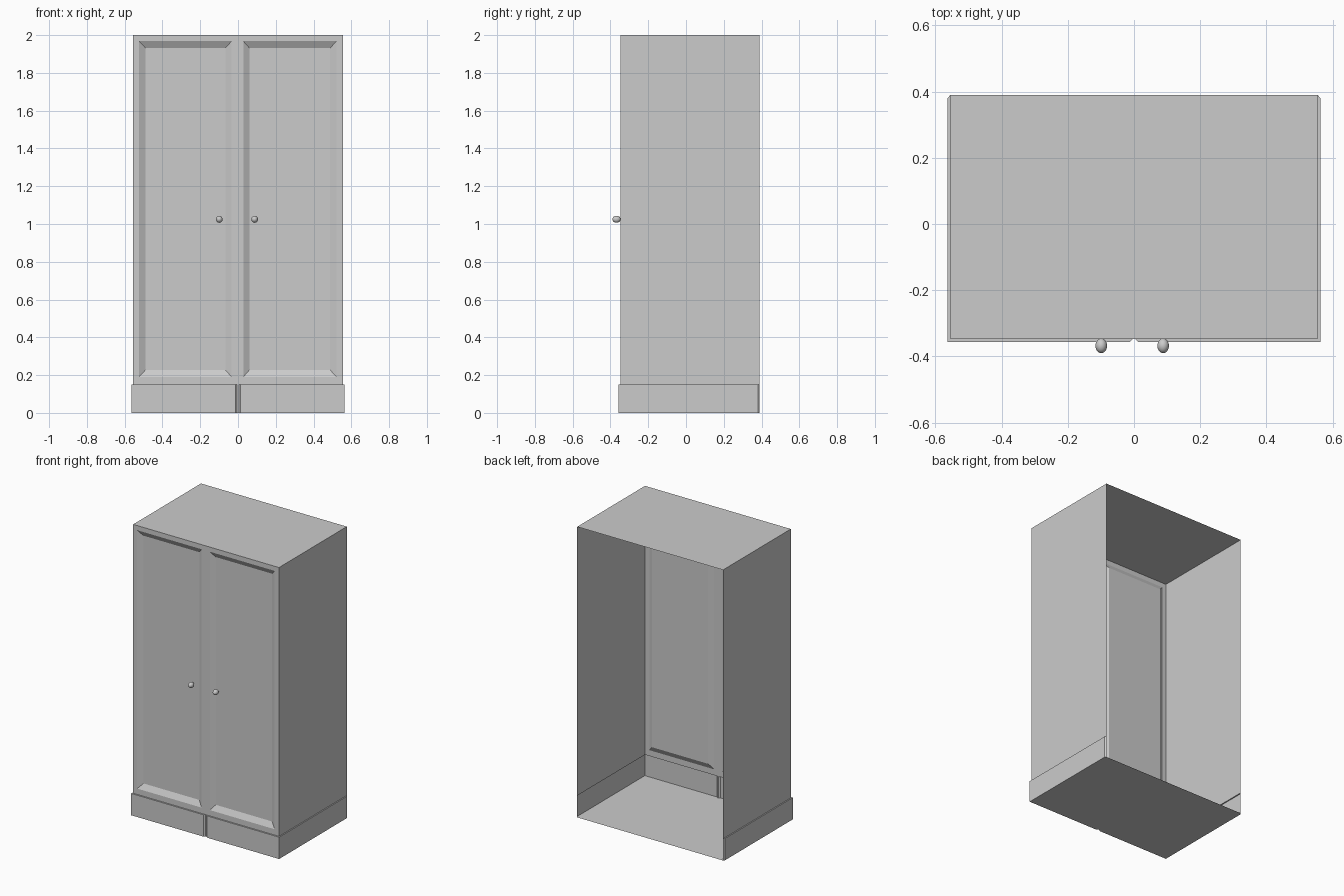
import bpy, bmesh

if "Cube" in bpy.data.objects:
    bpy.data.objects.remove(bpy.data.objects["Cube"])

W, FRONT, BACK, TOP, BASE = 0.555, -0.347, 0.39, 2.0, 0.15
DEPTH = 0.02


def make_object(name, bm):
    bmesh.ops.remove_doubles(bm, verts=bm.verts, dist=0.0005)
    bmesh.ops.recalc_face_normals(bm, faces=bm.faces)
    mesh = bpy.data.meshes.new(name)
    bm.to_mesh(mesh)
    bm.free()
    obj = bpy.data.objects.new(name, mesh)
    bpy.context.collection.objects.link(obj)
    return obj


def face(bm, pts):
    return bm.faces.new([bm.verts.new(p) for p in pts])


def rect(x0, x1, z0, z1, y):
    return [(x0, y, z0), (x1, y, z0), (x1, y, z1), (x0, y, z1)]


def bridge(bm, a, b, closed=False):
    n = len(a)
    for i in range(n if closed else n - 1):
        j = (i + 1) % n
        face(bm, [a[i], a[j], b[j], b[i]])


# Thin cabinet shell: sides and top, open at the back
bm = bmesh.new()
for x in (-W, W):
    face(bm, [(x, FRONT, BASE), (x, BACK, BASE), (x, BACK, TOP), (x, FRONT, TOP)])
face(bm, [(-W, FRONT, TOP), (W, FRONT, TOP), (W, BACK, TOP), (-W, BACK, TOP)])
make_object("cabinet_shell", bm)

# Doors with sunken panels and sloped borders
for side, x0, x1 in (("left", -W, 0), ("right", 0, W)):
    bm = bmesh.new()
    edge = rect(x0, x1, BASE, TOP, FRONT)
    if side == "left":
        rim_x, sunk_x = (-0.525, -0.034), (-0.49, -0.066)
    else:
        rim_x, sunk_x = (0.028, 0.522), (0.06, 0.488)
    rim = rect(*rim_x, 0.19, 1.968, FRONT)
    sunk = rect(*sunk_x, 0.227, 1.932, FRONT + DEPTH)
    bridge(bm, edge, rim, True)
    bridge(bm, rim, sunk, True)
    face(bm, sunk)
    make_object(side + "_door", bm)

# Plinth: outline with clipped back corners and a front notch
half_outer = [(-0.555, BACK), (-0.563, 0.38), (-0.563, -0.357), (-0.014, -0.357), (-0.004, -0.348)]
half_inner = [(-W, BACK), (-W, 0.38), (-W, FRONT), (-0.014, FRONT), (-0.004, FRONT)]


def mirrored(half, z):
    pts = half + [(-x, y) for x, y in reversed(half)]
    return [(x, y, z) for x, y in pts]


bm = bmesh.new()
low, high = mirrored(half_outer, 0), mirrored(half_outer, BASE)
bridge(bm, low, high)
bridge(bm, high[1:-1], mirrored(half_inner, BASE)[1:-1])
for s in (-1, 1):
    face(bm, [(s * 0.555, BACK, BASE), (s * 0.563, 0.38, BASE), (s * W, 0.38, BASE)])
face(bm, low)
make_object("plinth", bm)

# Oval door knobs
for name, x in (("left_knob", -0.099), ("right_knob", 0.088)):
    bpy.ops.mesh.primitive_uv_sphere_add(segments=24, ring_count=12, radius=1,
                                         location=(x, -0.368, 1.025))
    knob = bpy.context.object
    knob.name = name
    knob.scale = (0.0175, 0.022, 0.0185)
    bpy.ops.object.shade_smooth()
